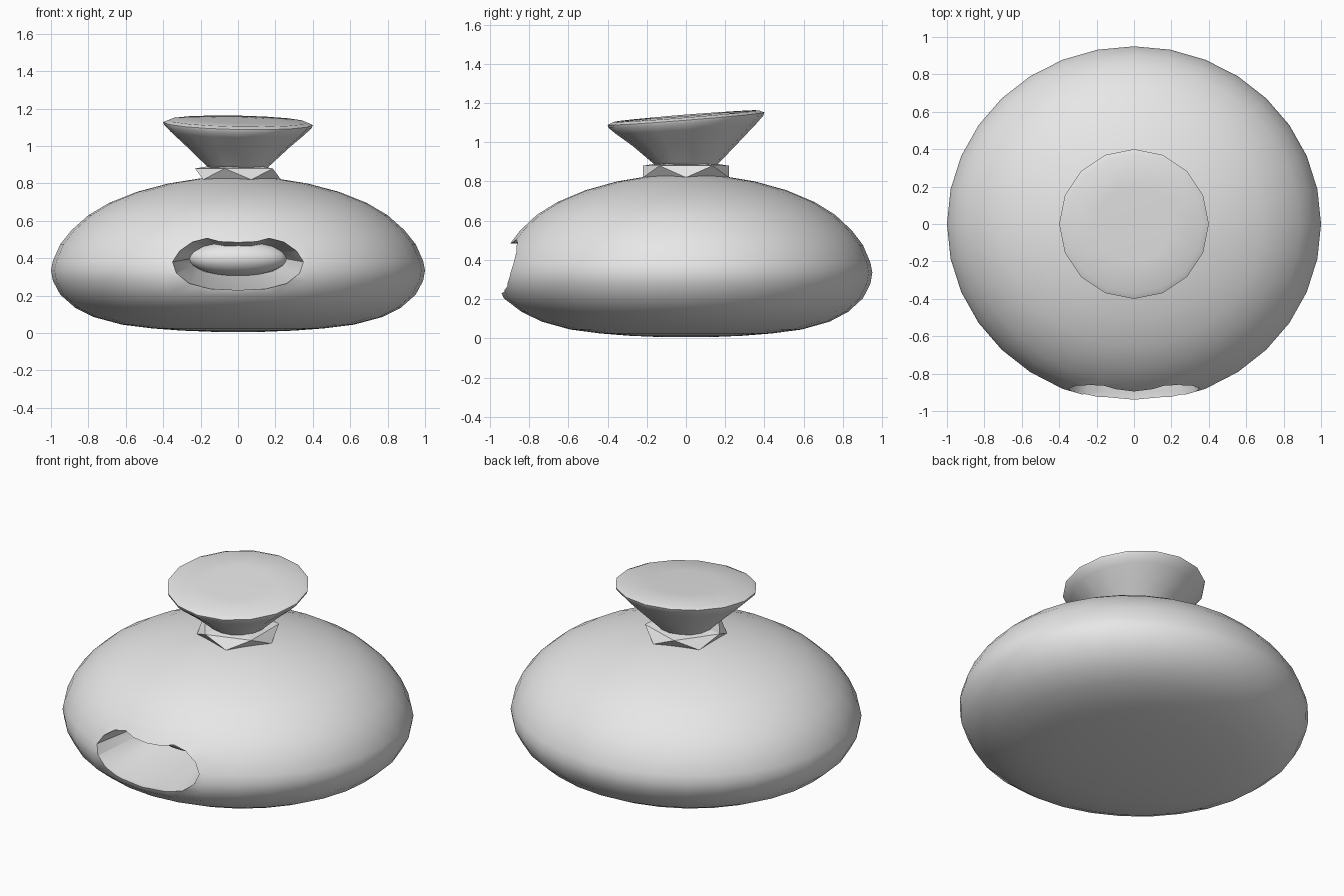
import bpy, bmesh, math

if "Cube" in bpy.data.objects:
    bpy.data.objects.remove(bpy.data.objects["Cube"])

grey = bpy.data.materials.new("plain_grey")
grey.diffuse_color = (0.8, 0.8, 0.8, 1)
grey.use_nodes = True
grey.node_tree.nodes["Principled BSDF"].inputs["Base Color"].default_value = grey.diffuse_color


def make(name, bm, angle=None):
    """Turn a bmesh into a named object, smooth if an angle is given."""
    bmesh.ops.recalc_face_normals(bm, faces=bm.faces)
    me = bpy.data.meshes.new(name)
    bm.to_mesh(me)
    bm.free()
    me.materials.append(grey)
    ob = bpy.data.objects.new(name, me)
    bpy.context.collection.objects.link(ob)
    if angle:
        smooth(ob, angle)
    return ob


def smooth(ob, angle):
    bpy.ops.object.select_all(action='DESELECT')
    bpy.context.view_layer.objects.active = ob
    ob.select_set(True)
    bpy.ops.object.shade_smooth_by_angle(angle=math.radians(angle))


def loft(rings):
    """Skin between rings of points and close both ends with fans."""
    bm = bmesh.new()
    vs = [[bm.verts.new(p) for p in ring] for ring in rings]
    n = len(vs[0])
    for a, b in zip(vs, vs[1:]):
        for i in range(n):
            j = (i + 1) % n
            bm.faces.new((a[i], a[j], b[j], b[i]))
    caps = [bm.faces.new(vs[0]), bm.faces.new(vs[-1])]
    bmesh.ops.poke(bm, faces=caps)
    return bm


def circle(r, z, n, sy=1.0):
    return [(r * math.cos(2 * math.pi * i / n),
             r * sy * math.sin(2 * math.pi * i / n), z) for i in range(n)]


# Body: flattened round pot with a slight lip swelling at the front
profile = [(0.12, 0.006), (0.3, 0.013), (0.46, 0.025), (0.62, 0.045), (0.77, 0.085),
           (0.87, 0.135), (0.95, 0.205), (0.99, 0.28), (1.0, 0.335), (0.99, 0.385),
           (0.95, 0.475), (0.89, 0.55), (0.8, 0.63), (0.69, 0.695), (0.54, 0.755),
           (0.37, 0.8), (0.2, 0.827), (0.08, 0.835)]
bm = loft([circle(r, z, 32, 0.95) for r, z in profile])
for v in bm.verts:
    if v.co.y < -0.5:
        v.co.y -= 0.028 * math.exp(-(v.co.x / 0.5) ** 2 - ((v.co.z - 0.22) / 0.09) ** 2)
body = make("body", bm)

# Mouth opening: bean outline, tapering inward so the floor rises
half = [(0.1, 0.49), (0.17, 0.51), (0.25, 0.49), (0.32, 0.44), (0.355, 0.38),
        (0.33, 0.32), (0.26, 0.265), (0.15, 0.237)]
outline = [(0, 0.485)] + half + [(0, 0.23)] + [(-x, z) for x, z in reversed(half)]


def section(y, sx, sz):
    return [(x * sx, y, 0.42 + (z - 0.42) * sz) for x, z in outline]


cutter = make("mouth_cutter", loft([section(-1.1, 1, 1), section(-0.9, 1, 1),
                                    section(-0.5, 0.72, 0.58)]))
cut = body.modifiers.new("mouth", 'BOOLEAN')
cut.operation = 'DIFFERENCE'
cut.solver = 'EXACT'
cut.object = cutter
bpy.context.view_layer.objects.active = body
bpy.ops.object.modifier_apply(modifier=cut.name)
bpy.data.objects.remove(cutter)
smooth(body, 40)

# Rounded bulge at the back of the mouth
bm = bmesh.new()
bmesh.ops.create_uvsphere(bm, u_segments=24, v_segments=14, radius=1)
for v in bm.verts:
    v.co = (v.co.x * 0.265, v.co.y * 0.13 - 0.5, v.co.z * 0.095 + 0.4)
make("mouth_bulge", bm, 60)

# Neck ring: squashed faceted ball
bm = bmesh.new()
bmesh.ops.create_icosphere(bm, subdivisions=1, radius=1)
for v in bm.verts:
    v.co = (-v.co.x * 0.257, -v.co.y * 0.257, v.co.z * 0.067 + 0.85)
make("neck_ring", bm)

# Stopper: flared cup with a tilted, gently domed top
stopper = [(0.15, 0.875, 0), (0.175, 0.9, 0.1), (0.27, 0.99, 0.5), (0.36, 1.07, 0.9),
           (0.395, 1.105, 1), (0.4, 1.12, 1), (0.37, 1.133, 1), (0.2, 1.137, 1)]
rings = []
for r, z, tilt in stopper:
    rings.append([(x, y, z + tilt * (0.08 * y - 0.02 * x)) for x, y, z in circle(r, z, 16)])
make("stopper", loft(rings), 45)
